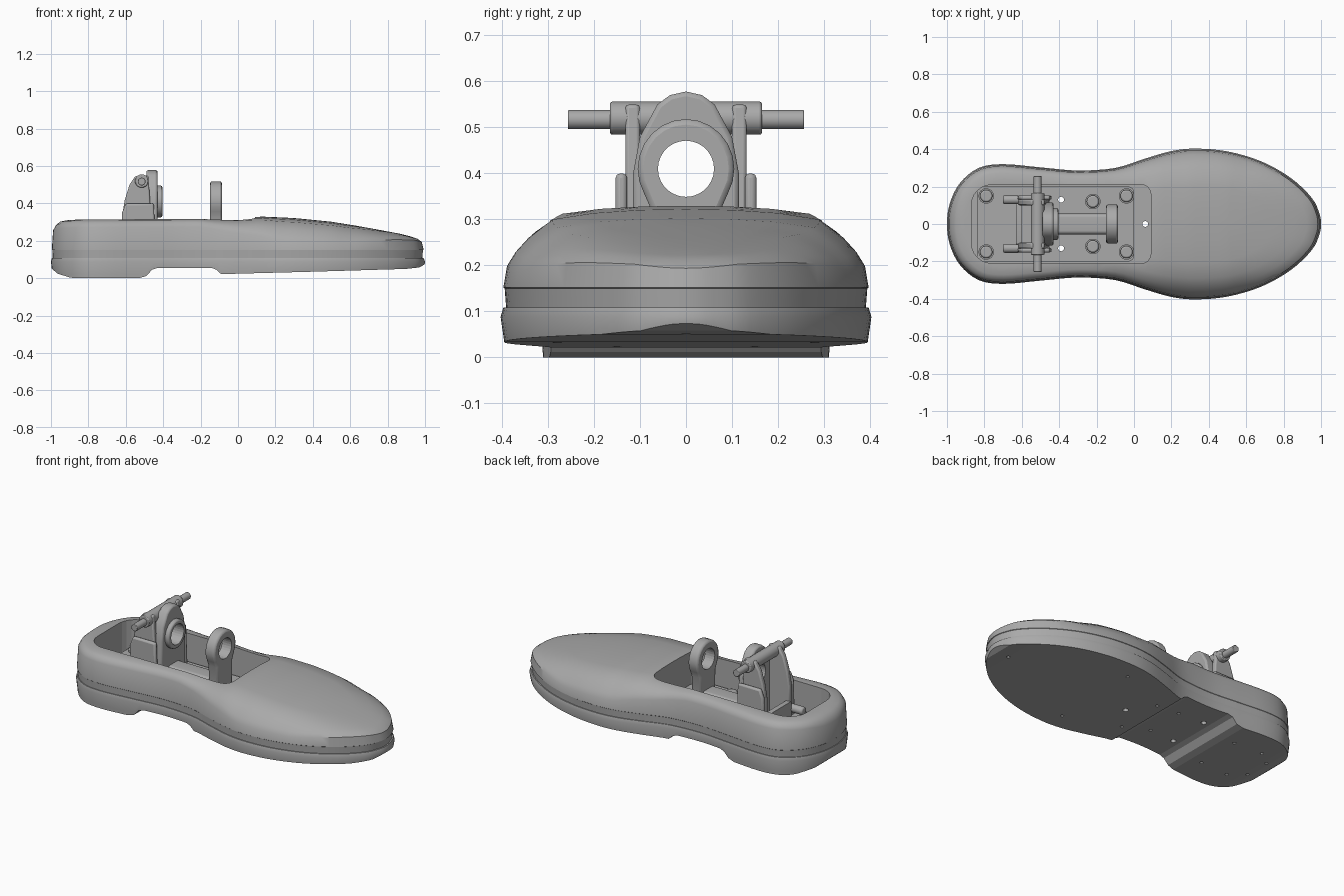
import bpy, bmesh, math
from mathutils import Vector

if "Cube" in bpy.data.objects:
    bpy.data.objects.remove(bpy.data.objects["Cube"])

GREY = (0.4, 0.4, 0.4, 1)
mat = bpy.data.materials.new("plain_grey")
mat.use_nodes = True
mat.diffuse_color = GREY
mat.node_tree.nodes["Principled BSDF"].inputs["Base Color"].default_value = GREY


def finish(name, bm, bevel=0):
    bmesh.ops.recalc_face_normals(bm, faces=bm.faces)
    me = bpy.data.meshes.new(name)
    bm.to_mesh(me)
    bm.free()
    me.materials.append(mat)
    ob = bpy.data.objects.new(name, me)
    bpy.context.collection.objects.link(ob)
    if bevel:
        mod = ob.modifiers.new("bevel", "BEVEL")
        mod.width, mod.segments, mod.limit_method = bevel, 2, "ANGLE"
    return ob


def add_prism(bm, pts, axis, a, b):
    place = {"x": lambda p, t: (t, p[0], p[1]),
             "y": lambda p, t: (p[0], t, p[1]),
             "z": lambda p, t: (p[0], p[1], t)}[axis]
    lo = [bm.verts.new(place(p, a)) for p in pts]
    hi = [bm.verts.new(place(p, b)) for p in pts]
    n = len(pts)
    bm.faces.new(lo)
    bm.faces.new(hi)
    for i in range(n):
        bm.faces.new((lo[i], lo[(i + 1) % n], hi[(i + 1) % n], hi[i]))


def prism(name, pts, axis, a, b, bevel=0):
    bm = bmesh.new()
    add_prism(bm, pts, axis, a, b)
    return finish(name, bm, bevel)


def circle(cx, cy, r, n=24):
    return [(cx + r * math.cos(2 * math.pi * i / n), cy + r * math.sin(2 * math.pi * i / n))
            for i in range(n)]


def rect(x0, x1, y0, y1, r_left=0.03, r_right=0.03):
    pts = []
    corners = ((x1, y1, r_right, -1, -1), (x0, y1, r_left, 1, -1),
               (x0, y0, r_left, 1, 1), (x1, y0, r_right, -1, 1))
    for k, (x, y, r, sx, sy) in enumerate(corners):
        for j in range(7):
            t = math.pi / 2 * (k + j / 6)
            pts.append((x + sx * r + r * math.cos(t), y + sy * r + r * math.sin(t)))
    return pts


def cut(ob, cutter):
    cutter.hide_render = True
    cutter.hide_set(True)
    mod = ob.modifiers.new("cut", "BOOLEAN")
    mod.operation, mod.object, mod.solver = "DIFFERENCE", cutter, "EXACT"


def lerp(table, x):
    for (x0, y0), (x1, y1) in zip(table, table[1:]):
        if x <= x1:
            return y0 + (y1 - y0) * max(0, (x - x0) / (x1 - x0))
    return table[-1][1]


# Footprint outline, mirrored across y
half = [(-1, 0), (-.985, .11), (-.93, .22), (-.83, .3), (-.7, .32), (-.5, .303), (-.3, .286),
        (-.1, .3), (.06, .35), (.2, .39), (.33, .403), (.5, .388), (.68, .335), (.84, .245),
        (.95, .14), (.99, .06), (1, 0)]


def smooth_path(pts, steps=4):
    ext = [(pts[1][0], -pts[1][1])] + pts + [(pts[-2][0], -pts[-2][1])]
    out = []
    for k in range(1, len(ext) - 2):
        a, b, c, d = (Vector(p) for p in ext[k - 1:k + 3])
        for j in range(steps):
            t = j / steps
            out.append(b + (c - a) * t / 2 + (a * 2 - b * 5 + c * 4 - d) * t * t / 2
                       + (b * 3 - a - c * 3 + d) * t ** 3 / 2)
    return out + [Vector(pts[-1])]


upper = smooth_path(half)
outline = upper + [Vector((p.x, -p.y)) for p in upper[-2:0:-1]]


def loft(name, rings):
    """Rings shrink towards the spine; each ring is (scale, height function)."""
    bm = bmesh.new()
    loops = []
    for s, height in rings:
        loop = []
        for p in outline:
            spine = Vector((min(max(p.x, -.68), .5), 0))
            q = spine + (p - spine) * s
            loop.append(bm.verts.new((q.x, q.y, height(q.x))))
        loops.append(loop)
    n = len(outline)
    for a, b in zip(loops, loops[1:]):
        for i in range(n):
            bm.faces.new((a[i], a[(i + 1) % n], b[(i + 1) % n], b[i]))
    bmesh.ops.remove_doubles(bm, verts=bm.verts, dist=1e-5)
    return finish(name, bm)


def flat(z):
    return lambda x: z


# Sole, trimmed underneath by a side profile with heel step and arch
sole = loft("sole", [(0, flat(-.05)), (.96, flat(-.05)), (.975, flat(.02)), (1, flat(.088)),
                     (.985, flat(.108)), (0, flat(.108))])
under = [(-1.1, .06), (-1, .055), (-.965, .025), (-.9, .004), (-.86, 0), (-.53, 0), (-.49, .012),
         (-.46, .045), (-.43, .055), (-.14, .055), (-.115, .045), (-.09, .022), (.4, .035),
         (.9, .05), (.97, .058), (1, .075), (1.1, .09), (1.1, -.2), (-1.1, -.2)]
cut(sole, prism("underside_cutter", under, "y", -.6, .6))

# Upper shell
crown = [(-1, .285), (-.95, .308), (-.85, .314), (0, .318), (.12, .33), (.3, .322), (.5, .302),
         (.7, .272), (.85, .245), (.95, .224), (1, .2)]
softness = [(-.2, 0), (.25, 1), (.6, 1), (.98, 0)]


def shell_height(soft, blunt):
    def height(x):
        w = lerp(softness, x)
        return .15 + (lerp(crown, x) - .15) * (soft * w + blunt * (1 - w))
    return height


levels = [(.965, .29, .75), (.92, .46, .9), (.85, .64, .97), (.72, .87, 1),
          (.5, .95, 1), (.25, .99, 1), (0, 1, 1)]
shell = loft("shell", [(0, flat(.108)), (.97, flat(.108)), (.978, flat(.15)), (.985, flat(.152))]
             + [(s, shell_height(a, b)) for s, a, b in levels])
cut(shell, prism("cavity_cutter", rect(-.87, .09, -.21, .21, .11, .05), "z", .125, .6))

# Mounting plate in the cavity
plate = prism("mounting_plate", rect(-.84, 0, -.2, .2), "z", .12, .15)

# Drilled holes
bm = bmesh.new()
for x, y in ((-.39, .13), (-.39, -.13), (.06, 0)):
    add_prism(bm, circle(x, y, .016, 12), "z", -.1, .25)
blind = [(.9, 0)]
for s in (-1, 1):
    blind += [(.28, .28 * s), (-.04, .15 * s), (-.22, .12 * s), (-.6, .14 * s),
              (-.79, .15 * s), (-.88, .08 * s)]
for x, y in blind:
    add_prism(bm, circle(x, y, .01, 10), "z", -.1, .085)
holes = finish("hole_cutter", bm)
for ob in (sole, shell, plate):
    cut(ob, holes)

# Bolts on the plate
for s, side in ((-1, "right"), (1, "left")):
    for x, y in ((-.79, .15), (-.04, .15), (-.22, .12)):
        prism("bolt_washer_" + side, circle(x, y * s, .041), "z", .15, .16)
        prism("bolt_head_" + side, circle(x, y * s, .033), "z", .16, .19, .008)
    prism("adjusting_screw_" + side, circle(.13 * s, .19, .024, 16), "x", -.7, -.61, .008)

# Link bar between the brackets
prism("link_bar", rect(-.055, .055, .15, .23, .02, .02), "x", -.45, -.12)

# Front ring bracket
arc = [(.105 * math.cos(math.radians(a)), .41 + .108 * math.sin(math.radians(a)))
       for a in range(-30, 211, 15)]
ring = prism("front_ring", [(.07, .14)] + [(.075, .32)] + arc + [(-.075, .32), (-.07, .14)],
             "x", -.15, -.085, .012)

# Rear tall bracket with collar
side = [(.115, .14), (.115, .4), (.1, .48), (.062, .55), (.035, .57), (0, .578)]
tall = prism("rear_bracket", side + [(-y, z) for y, z in side[-2::-1]], "x", -.49, -.43, .01)
collar = prism("rear_collar", circle(0, .41, .085, 20), "x", -.44, -.405, .008)
bore = prism("bore_cutter", circle(0, .41, .061, 28), "x", -.8, .1)
for ob in (ring, tall, collar):
    cut(ob, bore)

# Yoke legs, feet and rear cross member
leg = [(-.62, .14), (-.62, .33), (-.605, .42), (-.58, .5), (-.55, .545), (-.48, .55), (-.45, .14)]
foot = [(-.625, .14), (-.62, .35), (-.6, .4), (-.45, .4), (-.44, .14)]
for s, side_name in ((-1, "right"), (1, "left")):
    prism("yoke_leg_" + side_name, leg, "y", .1 * s, .132 * s, .008)
    prism("yoke_foot_" + side_name, foot, "y", .128 * s, .153 * s, .01)
prism("yoke_cross_member", rect(-.11, .11, .15, .24, .01, .01), "x", -.63, -.6)

# Cross tube and pin
prism("cross_tube", circle(-.515, .52, .036, 20), "y", -.165, .165, .005)
prism("cross_pin", circle(-.515, .517, .021, 16), "y", -.257, .257, .003)

# Smooth shading with sharp edges kept
for ob in list(bpy.context.scene.objects):
    if ob.type == "MESH" and mat.name in ob.data.materials and not ob.hide_render:
        bpy.ops.object.select_all(action="DESELECT")
        ob.select_set(True)
        bpy.context.view_layer.objects.active = ob
        bpy.ops.object.shade_smooth_by_angle(angle=math.radians(35))
